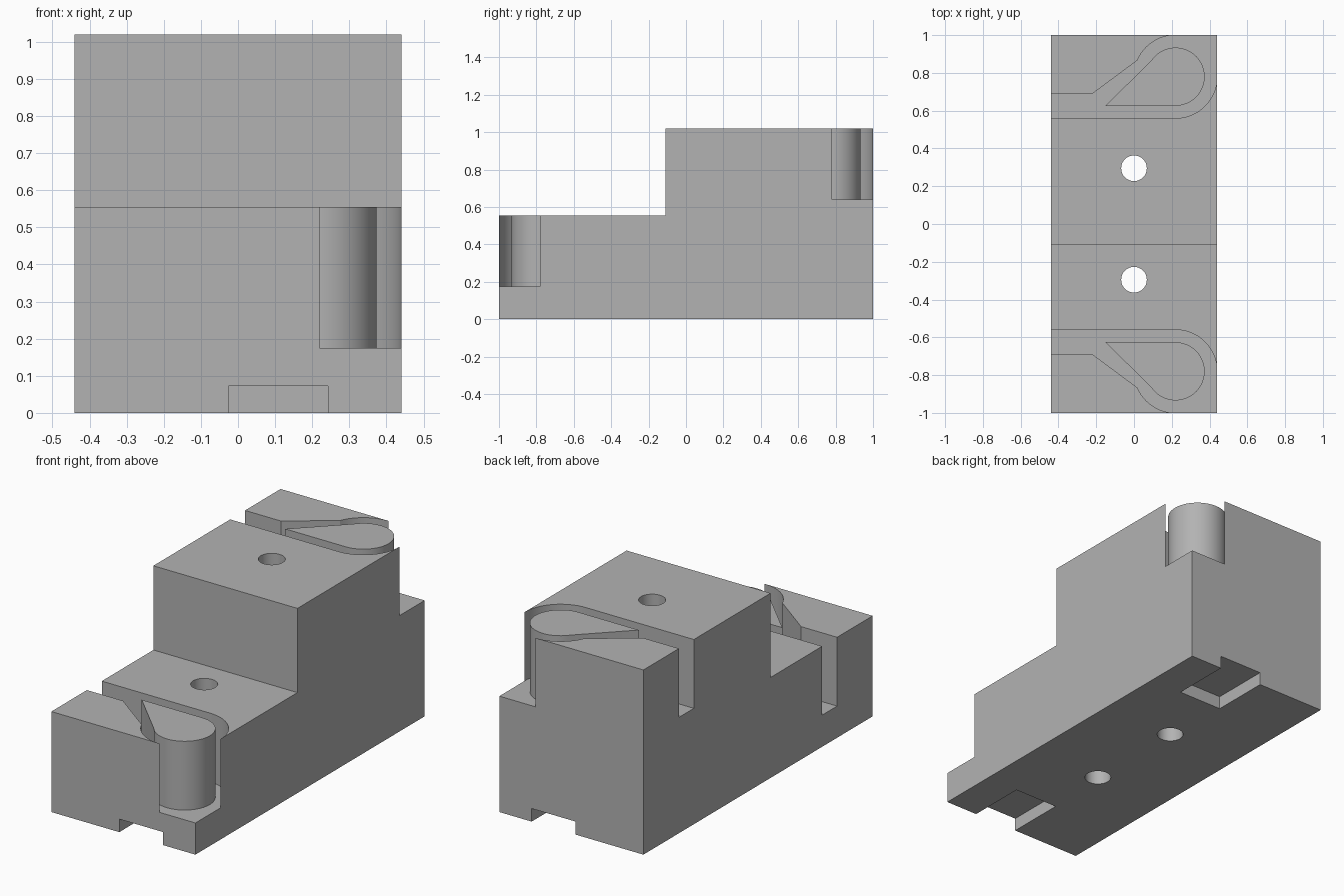
import bpy
import bmesh
from math import radians, sin, cos

if "Cube" in bpy.data.objects:
    bpy.data.objects.remove(bpy.data.objects["Cube"], do_unlink=True)

HALF_W, LOW, HIGH, STEP_Y = 0.44, 0.555, 1.02, -0.11
POCKET_DEPTH = 0.38
CX, CY = 0.22, 0.78          # centre of the round post end

grey = bpy.data.materials.new("plain grey")
grey.use_nodes = True
grey.diffuse_color = (0.45, 0.45, 0.45, 1)
grey.node_tree.nodes["Principled BSDF"].inputs["Base Color"].default_value = grey.diffuse_color


def prism(name, base, offset):
    """Closed solid: a flat outline swept along an offset."""
    bm = bmesh.new()
    face = bm.faces.new([bm.verts.new(p) for p in base])
    swept = bmesh.ops.extrude_face_region(bm, geom=[face], use_keep_orig=True)["geom"]
    moved = [v for v in swept if isinstance(v, bmesh.types.BMVert)]
    bmesh.ops.translate(bm, verts=moved, vec=offset)
    bmesh.ops.recalc_face_normals(bm, faces=bm.faces)
    mesh = bpy.data.meshes.new(name)
    bm.to_mesh(mesh)
    bm.free()
    obj = bpy.data.objects.new(name, mesh)
    mesh.materials.append(grey)
    bpy.context.collection.objects.link(obj)
    return obj


def upright(name, outline, z0, z1, side=1):
    return prism(name, [(x, y * side, z0) for x, y in outline], (0, 0, z1 - z0))


def arc(radius, start, end, n, cx=CX, cy=CY):
    angles = [radians(start + (end - start) * i / n) for i in range(n + 1)]
    return [(cx + radius * cos(a), cy + radius * sin(a)) for a in angles]


def activate(obj):
    bpy.ops.object.select_all(action='DESELECT')
    obj.select_set(True)
    bpy.context.view_layer.objects.active = obj


def cut(obj, cutter):
    cutter.hide_render = True
    mod = obj.modifiers.new("cut", 'BOOLEAN')
    mod.operation = 'DIFFERENCE'
    mod.solver = 'EXACT'
    mod.object = cutter
    activate(obj)
    bpy.ops.object.modifier_apply(modifier=mod.name)
    bpy.data.objects.remove(cutter, do_unlink=True)


# Stepped block from its side profile
profile = [(-1, 0), (1, 0), (1, HIGH), (STEP_Y, HIGH), (STEP_Y, LOW), (-1, LOW)]
body = prism("stepped_body", [(-HALF_W, y, z) for y, z in profile], (2 * HALF_W, 0, 0))

# Pocket around the post, open at the corner and the far side
pocket = ([(-0.6, 0.56)] + arc(0.22, -90, 0, 16)
          + [(0.6, CY), (0.6, 1.2), (CX, 1.2)]
          + arc(0.22, 90, 157, 12) + [(-0.22, 0.69), (-0.6, 0.69)])
teardrop = [(-0.15, 0.626)] + arc(0.154, -90, 144, 40)

posts = []
for side, top, label in ((-1, LOW, "front"), (1, HIGH, "back")):
    floor = top - POCKET_DEPTH
    cut(body, upright("pocket_cutter", pocket, floor, top + 0.2, side))
    # Bolt hole through the full height
    cut(body, upright("hole_cutter", arc(0.068, 0, 348.75, 31, 0, 0.295), -0.1, 1.2, side))
    # Shallow notch under each end
    notch = [(-0.025, 0.67), (0.243, 0.67), (0.243, 1.1), (-0.025, 1.1)]
    cut(body, upright("notch_cutter", notch, -0.1, 0.072, side))
    # Teardrop post standing in the pocket
    posts.append(upright(label + "_teardrop_post", teardrop, floor, top, side))

for obj in [body] + posts:
    activate(obj)
    bpy.ops.object.shade_smooth_by_angle(angle=radians(20))
